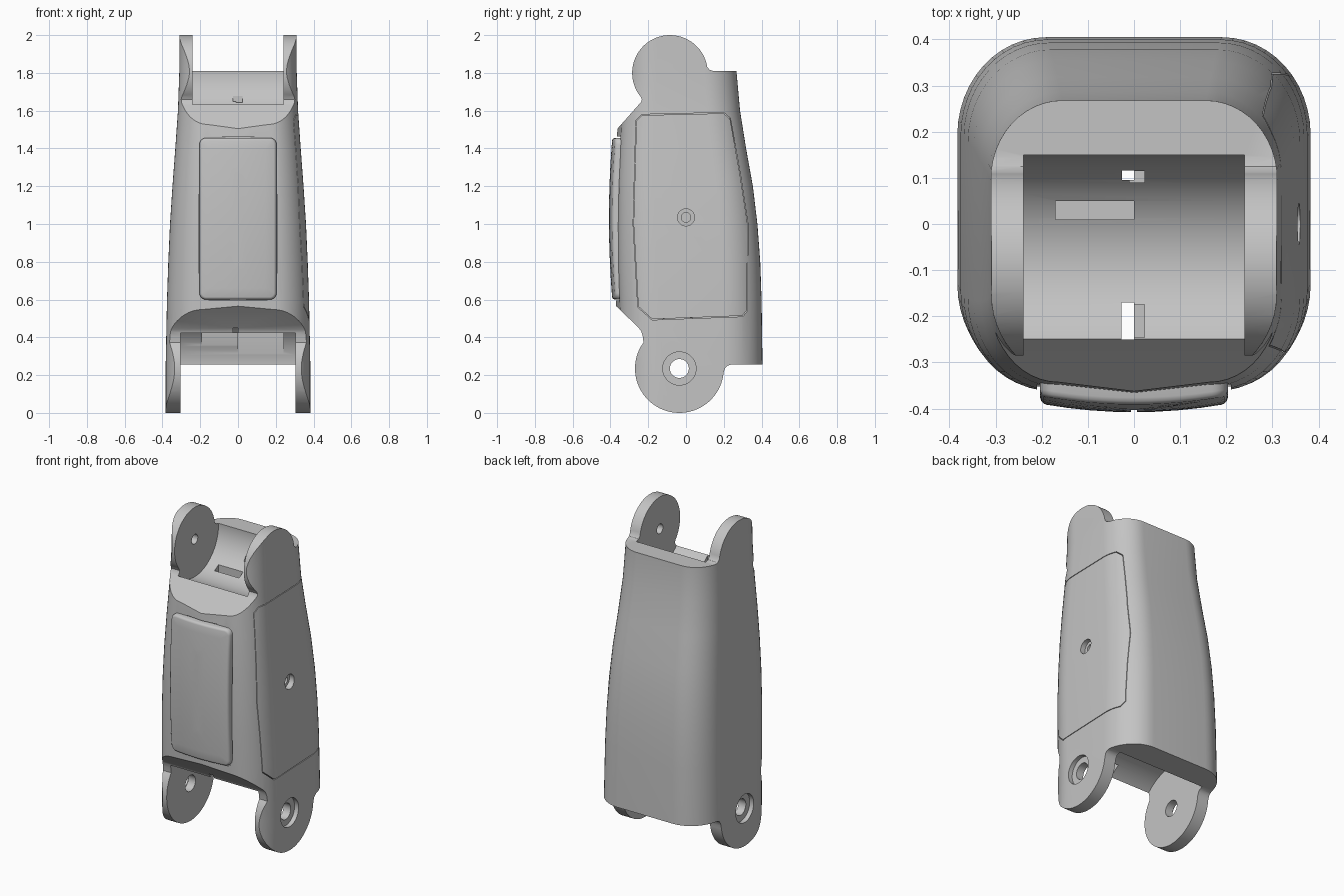
import bpy, bmesh
from math import sin, cos, pi, radians

old = bpy.data.objects.get("Cube")
if old:
    bpy.data.objects.remove(old, do_unlink=True)

grey = bpy.data.materials.new("plain grey")
grey.use_nodes = True
grey.diffuse_color = (0.55, 0.55, 0.55, 1)
grey.node_tree.nodes["Principled BSDF"].inputs["Base Color"].default_value = (0.55, 0.55, 0.55, 1)


def loft(name, rings, closed=False):
    """Skin a list of point rings; cap the ends, or join them if closed."""
    bm = bmesh.new()
    loops = [[bm.verts.new(p) for p in ring] for ring in rings]
    pairs = list(zip(loops, loops[1:]))
    if closed:
        pairs.append((loops[-1], loops[0]))
    else:
        bm.faces.new(loops[0])
        bm.faces.new(loops[-1])
    for a, b in pairs:
        for i in range(len(a)):
            j = (i + 1) % len(a)
            bm.faces.new((a[i], a[j], b[j], b[i]))
    bmesh.ops.recalc_face_normals(bm, faces=bm.faces)
    mesh = bpy.data.meshes.new(name)
    bm.to_mesh(mesh)
    bm.free()
    mesh.materials.append(grey)
    obj = bpy.data.objects.new(name, mesh)
    bpy.context.collection.objects.link(obj)
    return obj


def along_x(name, profile, x0, x1):
    return loft(name, [[(x, y, z) for y, z in profile] for x in (x0, x1)])


def arc(cy, cz, r, a0, a1, n):
    return [(cy + r * cos(radians(a0 + (a1 - a0) * i / n)),
             cz + r * sin(radians(a0 + (a1 - a0) * i / n))) for i in range(n + 1)]


def cylinder(name, x0, x1, cy, cz, r, n=48):
    return along_x(name, arc(cy, cz, r, 0, 360, n)[:-1], x0, x1)


def box(name, x0, x1, y0, y1, z0, z1):
    return along_x(name, [(y0, z0), (y1, z0), (y1, z1), (y0, z1)], x0, x1)


def carve(target, tool, operation="DIFFERENCE"):
    tool.hide_render = True
    mod = target.modifiers.new("carve", "BOOLEAN")
    mod.operation, mod.solver, mod.object = operation, "EXACT", tool
    with bpy.context.temp_override(object=target, active_object=target):
        bpy.ops.object.modifier_apply(modifier=mod.name)
    bpy.data.objects.remove(tool, do_unlink=True)


# Tapered shell: rounded cross-sections with a slightly bowed front
def section(z, w, front, back):
    rx = 0.19 * w / 0.38
    ry = 0.21 * w / 0.38
    pts = []
    for sx, edge, a0 in ((1, back, 0), (-1, back, 90), (-1, front, 180), (1, front, 270)):
        cy = edge - ry if edge == back else edge + 0.018 + ry
        for i in range(13):
            a = radians(a0 + 90 * i / 12)
            pts.append((sx * (w - rx) + rx * cos(a), cy + ry * sin(a), z))
        if a0 == 180:
            for t in (-0.5, 0, 0.5):
                pts.append((t * 2 * (w - rx), front + 0.018 * 4 * t * t, z))
    return pts


stations = [(-0.05, 0.383, -0.36, 0.405), (0.25, 0.383, -0.36, 0.405), (0.6, 0.376, -0.371, 0.4),
            (0.8, 0.369, -0.378, 0.393), (1.0, 0.36, -0.38, 0.378), (1.2, 0.347, -0.378, 0.354),
            (1.4, 0.332, -0.37, 0.318), (1.6, 0.318, -0.356, 0.286), (1.8, 0.311, -0.345, 0.268),
            (2.05, 0.309, -0.34, 0.266)]
body = loft("link_body", [section(*s) for s in stations])

# Side outline with round ears at both ends
LOW, HIGH = (-0.035, 0.235), (-0.085, 1.8)
outline = ([(0.6, 0.257), (0.6, 1.81), (0.145, 1.81), (0.125, 1.816)]
           + arc(*HIGH, 0.2, 9, 219, 40)
           + [(-0.234, 1.66), (-0.238, 1.646), (-0.25, 1.632), (-0.5, 1.35), (-0.5, 0.69), (-0.25, 0.45),
              (-0.236, 0.43), (-0.229, 0.405)]
           + arc(*LOW, 0.235, 144, 355, 44)
           + [(0.206, 0.235), (0.217, 0.248), (0.235, 0.255)])
carve(body, along_x("side_outline", outline, -0.6, 0.6), "INTERSECT")

# Clearance bores between the ears
carve(body, cylinder("upper_gap", -0.24, 0.24, *HIGH, 0.235, 72))
carve(body, cylinder("lower_gap", -0.305, 0.305, *LOW, 0.275, 72))

# Pivot holes, mirrored on both ears
for s in (-1, 1):
    carve(body, cylinder("lower_pivot", s * 0.28, s * 0.5, *LOW, 0.05))
    carve(body, cylinder("lower_counterbore", s * 0.355, s * 0.5, *LOW, 0.088))
    carve(body, cylinder("upper_pivot", s * 0.2, s * 0.29, *HIGH, 0.03))

# Screw hole in the left side
carve(body, cylinder("screw_head", 0.325, 0.5, 0, 1.035, 0.045))
carve(body, cylinder("screw_hole", 0.2, 0.5, 0, 1.035, 0.025))

# Cable channels and pockets
carve(body, box("front_channel", -0.027, 0, -0.25, -0.17, 0.3, 1.75))
carve(body, box("back_channel", -0.026, 0, 0.095, 0.116, 0.3, 1.75))
carve(body, box("front_step", -0.01, 0.023, -0.246, -0.175, 1.57, 1.74))
carve(body, box("back_step", -0.01, 0.023, 0.09, 0.115, 1.61, 1.74))
carve(body, box("upper_slot", -0.17, 0, 0.01, 0.05, 1.47, 1.7))
carve(body, box("lower_pocket_a", -0.19, 0.01, 0.165, 0.21, 0.28, 0.52))
carve(body, box("lower_pocket_b", 0, 0.24, 0.16, 0.228, 0.28, 0.54))

# Thin seam of the side cover
seam = [(-0.265, 1.55), (-0.235, 1.58), (0.2, 1.59), (0.235, 1.56), (0.29, 1.25), (0.328, 1.0),
        (0.325, 0.54), (0.3, 0.51), (-0.18, 0.492), (-0.255, 0.56), (-0.28, 1.0)]


def seam_ring(x, k):
    return [(x, 0.03 + (y - 0.03) * k, 1.04 + (z - 1.04) * k) for y, z in seam]


carve(body, loft("cover_seam", [seam_ring(0.25, 1), seam_ring(0.5, 1),
                                seam_ring(0.5, 0.992), seam_ring(0.25, 0.992)], closed=True))


# Raised front panel: bowed rounded rectangle in a shallow recess
def rounded(inset, steps=10):
    hx, hz = 0.204 - inset, 0.428 - inset
    r = max(0.035 - inset, 0.003)
    corners = []
    for k, (sx, sz) in enumerate(((1, 1), (-1, 1), (-1, -1), (1, -1))):
        corners.append([(sx * (hx - r) + r * cos(a), sz * (hz - r) + r * sin(a))
                        for a in [pi / 2 * (k + i / 6) for i in range(7)]])
    pts = []
    for k, c in enumerate(corners):
        pts += c
        (ax, az), (bx, bz) = c[-1], corners[(k + 1) % 4][0]
        pts += [(ax + (bx - ax) * i / steps, az + (bz - az) * i / steps) for i in range(1, steps)]
    return pts


def panel_ring(inset, drop):
    return [(x, -0.408 + drop + 0.018 * (x / 0.2) ** 2 + 0.018 * (z / 0.43) ** 2, 1.028 + z)
            for x, z in rounded(inset)]


carve(body, loft("panel_recess", [[(x, y, 1.028 + z) for x, z in rounded(-0.006)] for y in (-0.5, -0.348)]))
panel = loft("front_panel", [panel_ring(i, d) for i, d in (
    (0, 0.08), (0, 0.014), (0.003, 0.006), (0.008, 0.0015), (0.014, 0), (0.06, 0),
    (0.11, 0), (0.16, 0), (0.197, 0))])

# Smooth shading with sharp edges kept
bpy.ops.object.select_all(action="DESELECT")
for obj in (body, panel):
    obj.select_set(True)
bpy.context.view_layer.objects.active = body
bpy.ops.object.shade_smooth_by_angle(angle=radians(30))
